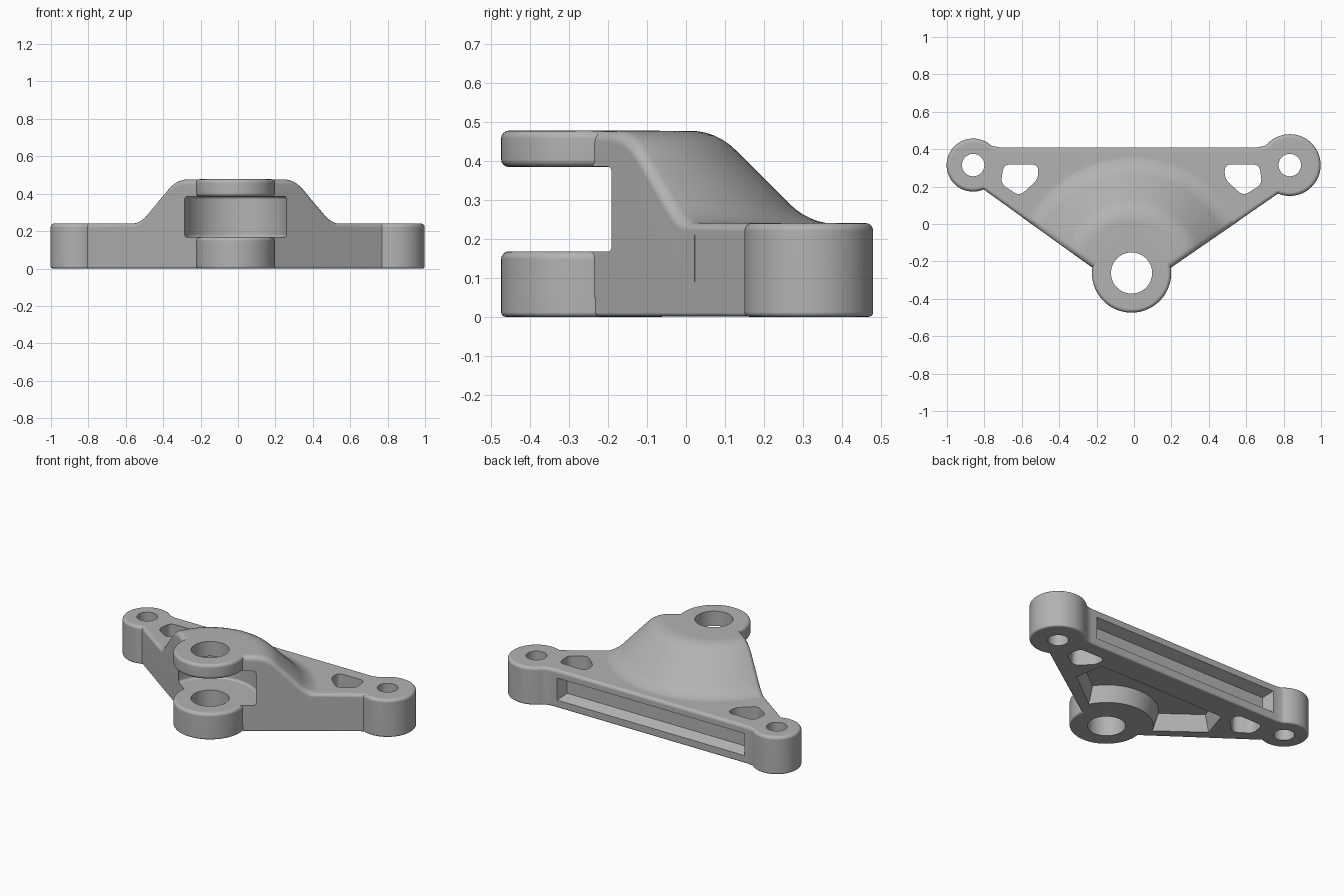
import bpy, bmesh, math
from mathutils import Vector

cube = bpy.data.objects.get("Cube")
if cube:
    bpy.data.objects.remove(cube, do_unlink=True)

grey = bpy.data.materials.new("light_grey")
grey.use_nodes = True
grey.diffuse_color = (0.45, 0.45, 0.45, 1)
grey.node_tree.nodes["Principled BSDF"].inputs["Base Color"].default_value = grey.diffuse_color


# ---------- helpers ----------
def loft(name, rings):
    """Closed solid through rings of equal point count."""
    bm = bmesh.new()
    loops = [[bm.verts.new(p) for p in ring] for ring in rings]
    n = len(loops[0])
    for a, b in zip(loops, loops[1:]):
        for i in range(n):
            j = (i + 1) % n
            bm.faces.new((a[i], a[j], b[j], b[i]))
    bm.faces.new(loops[0][::-1])
    bm.faces.new(loops[-1])
    bmesh.ops.recalc_face_normals(bm, faces=bm.faces)
    mesh = bpy.data.meshes.new(name)
    bm.to_mesh(mesh)
    bm.free()
    mesh.materials.append(grey)
    obj = bpy.data.objects.new(name, mesh)
    bpy.context.collection.objects.link(obj)
    return obj


def inset(poly, d):
    """Move a counter-clockwise outline inwards by d."""
    out = []
    for i, p in enumerate(poly):
        p, q, r = Vector(p), Vector(poly[i - 1]), Vector(poly[(i + 1) % len(poly)])
        u, v = (p - q).normalized(), (r - p).normalized()
        m, n = Vector((-u.y, u.x)), Vector((-v.y, v.x))
        out.append(p + (m + n) * d / (1 + m.dot(n)))
    return out


def bezier(a, b, c, steps=6):
    a, b, c = Vector(a), Vector(b), Vector(c)
    ts = [i / steps for i in range(steps + 1)]
    return [a * (1 - t) ** 2 + b * 2 * t * (1 - t) + c * t * t for t in ts]


def rounded(poly, r):
    out = []
    for i, p in enumerate(poly):
        p, q, s = Vector(p), Vector(poly[i - 1]), Vector(poly[(i + 1) % len(poly)])
        out += bezier(p + (q - p).normalized() * r, p, p + (s - p).normalized() * r)
    return out


def circle(c, r, n=64):
    return [(c[0] + r * math.cos(math.tau * i / n), c[1] + r * math.sin(math.tau * i / n))
            for i in range(n)]


def prism(name, poly, z0, z1, low=0, high=0):
    """Upright solid with rounded lower and upper rims."""
    arc = [math.pi / 8 * k for k in range(5)]
    levels = [(low * (1 - math.sin(a)), z0 + low * (1 - math.cos(a))) for a in arc] if low else [(0, z0)]
    levels += [(high * (1 - math.sin(a)), z1 - high * (1 - math.cos(a)))
               for a in reversed(arc)] if high else [(0, z1)]
    return loft(name, [[(p[0], p[1], z) for p in inset(poly, e)] for e, z in levels])


def boolean(target, tool, operation):
    mod = target.modifiers.new(operation.lower(), "BOOLEAN")
    mod.operation, mod.solver, mod.object = operation, "EXACT", tool
    bpy.context.view_layer.objects.active = target
    bpy.ops.object.modifier_apply(modifier=mod.name)
    bpy.data.objects.remove(tool, do_unlink=True)


# ---------- main dimensions ----------
pivot, left_eye, right_eye = (-0.013, -0.262), (0.833, 0.315), (-0.86, 0.315)
left_neck, right_neck = Vector((0.198, -0.232)), Vector((-0.223, -0.232))
left_end, right_end = Vector((0.83, 0.204)), Vector((-0.86, 0.225))

# ---------- triangular plate, flared into the eyes ----------
outline = [right_neck, left_neck, left_end, (0.83, 0.35), (0.73, 0.443), (0.70, 0.418),
           (0.66, 0.41), (-0.72, 0.41), (-0.76, 0.418), (-0.79, 0.435), (-0.86, 0.35), right_end]
bracket = prism("bracket", outline, 0.001, 0.24, 0.01, 0.02)


# ---------- conical hump, trimmed to the plate sides ----------
def side_angle(neck, end, turn, r, e):
    """Angle at which a circle round the pivot meets a side line inset by e."""
    d = (end - neck).normalized()
    normal = Vector((d.y, -d.x)) * turn
    h = (neck - Vector(pivot)).dot(normal) + 0.001 - e
    return math.atan2(normal.y, normal.x) + turn * math.acos(h / r)


profile = [Vector((0.12, 0.477)), Vector((0.2, 0.477))]
profile += bezier((0.27, 0.477), (0.34, 0.477), (0.39, 0.427))
profile += bezier((0.527, 0.29), (0.577, 0.24), (0.647, 0.238))
rim, fan = 0.03, 32
edge = [(rim * (1 - math.cos(a)), rim * (1 - math.sin(a))) for a in [math.pi / 8 * k for k in range(5)]]
rings = []
for r, z in profile:
    starts = [(side_angle(left_neck, left_end, 1, r, e), z - drop) for e, drop in edge]
    ends = [(side_angle(right_neck, right_end, -1, r, e) % math.tau, z - drop) for e, drop in reversed(edge)]
    a0, a1 = starts[-1][0], ends[0][0]
    middle = [(a0 + (a1 - a0) * i / fan, z) for i in range(1, fan)]
    section = starts + middle + ends
    section += [(ends[-1][0], 0.05), (starts[0][0], 0.05)]
    rings.append([(pivot[0] + r * math.cos(a), pivot[1] + r * math.sin(a), h) for a, h in section])
boolean(bracket, loft("hump", rings), "UNION")

# ---------- fork slot and its two prongs ----------
boolean(bracket, prism("fork_slot", circle(pivot, 0.282, 96), 0.167, 0.385, 0.015, 0.015), "DIFFERENCE")
boolean(bracket, prism("lower_prong", circle(pivot, 0.212), 0, 0.168, 0.012, 0.02), "UNION")
boolean(bracket, prism("upper_prong", circle(pivot, 0.212), 0.384, 0.4775, 0.02, 0.02), "UNION")

# ---------- end eyes ----------
for name, centre, radius in (("left_eye", left_eye, 0.165), ("right_eye", right_eye, 0.142)):
    boolean(bracket, prism(name, circle(centre, radius), 0, 0.2405, 0.012, 0.02), "UNION")

# ---------- bolt holes ----------
for centre, radius in ((left_eye, 0.06), (right_eye, 0.06), (pivot, 0.11)):
    boolean(bracket, prism("bolt_hole", circle(centre, radius, 48), -0.1, 0.6), "DIFFERENCE")

# ---------- lightening windows ----------
window = [(0.485, 0.318), (0.485, 0.24), (0.585, 0.15), (0.685, 0.215), (0.67, 0.318)]
left_window = rounded(window[::-1], 0.035)
right_window = rounded([(-0.027 - x, y) for x, y in window], 0.035)
for shape in (left_window[::-1], right_window[::-1]):
    boolean(bracket, prism("window", shape, -0.1, 0.6), "DIFFERENCE")

# ---------- drafted pocket underneath ----------
arc = [math.radians(152 - 124 * i / 16) for i in range(17)]
pocket = [(pivot[0] + 0.27 * math.cos(a), pivot[1] + 0.27 * math.sin(a)) for a in arc]
pocket += [(0.48, 0.06), (0.45, 0.245), (-0.45, 0.245), (-0.51, 0.06)]
boolean(bracket, loft("pocket", [[(x, y, z) for x, y in inset(pocket, e)]
                                 for e, z in ((-0.003, -0.01), (0.03, 0.1))]), "DIFFERENCE")

# ---------- drafted groove along the back ----------
groove = [(-0.70, 0.05), (0.62, 0.05), (0.62, 0.19), (-0.70, 0.19)]
boolean(bracket, loft("groove", [[(x, y, z) for x, z in inset(groove, e)]
                                 for e, y in ((-0.004, 0.42), (0.025, 0.345))]), "DIFFERENCE")

# ---------- finish ----------
bpy.ops.object.select_all(action="DESELECT")
bracket.select_set(True)
bpy.context.view_layer.objects.active = bracket
bpy.ops.object.shade_smooth_by_angle(angle=math.radians(35))
weighted = bracket.modifiers.new("weighted_normals", "WEIGHTED_NORMAL")
weighted.keep_sharp = True
